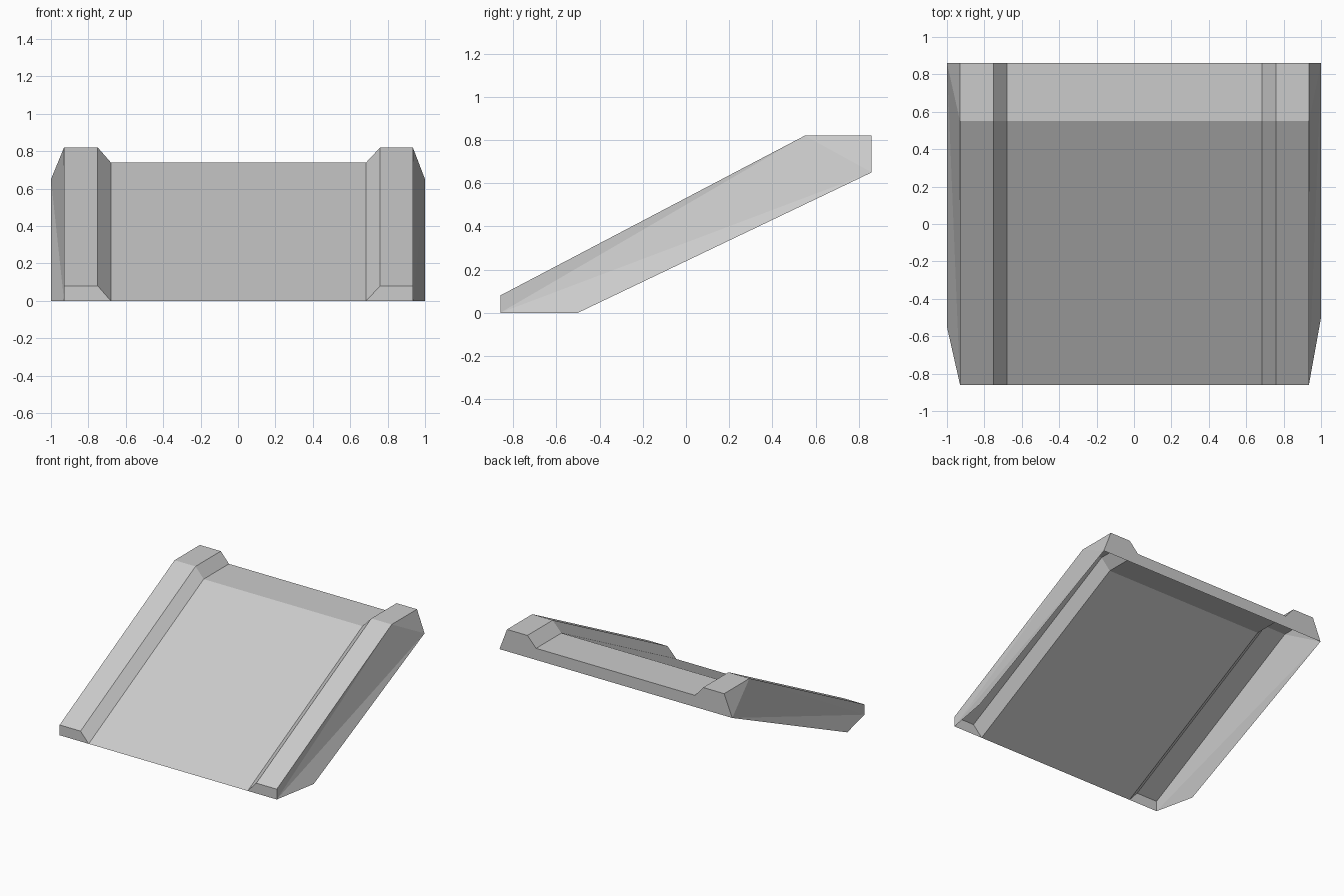
import bpy
import bmesh
from mathutils import Vector

cube = bpy.data.objects.get("Cube")
if cube:
    bpy.data.objects.remove(cube, do_unlink=True)

grey = bpy.data.materials.new("concrete_grey")
colour = (0.6, 0.6, 0.6, 1)
grey.diffuse_color = colour
grey.use_nodes = True
grey.node_tree.nodes["Principled BSDF"].inputs["Base Color"].default_value = colour

FRONT, CREST, BACK = -0.86, 0.55, 0.86   # stations along the ramp
DECK, RAIL, SILL = 0.74, 0.08, 0.65      # deck height, rail rise, back lower edge


def make_part(name, faces, outward):
    """Build a flat-faced sheet whose faces point along the outward direction."""
    bm = bmesh.new()
    for corners in faces:
        bm.faces.new([bm.verts.new(c) for c in corners])
    bmesh.ops.remove_doubles(bm, verts=bm.verts, dist=0.0001)
    bm.normal_update()
    for face in bm.faces:
        if face.normal.dot(Vector(outward)) < 0:
            face.normal_flip()
    mesh = bpy.data.meshes.new(name)
    bm.to_mesh(mesh)
    bm.free()
    mesh.materials.append(grey)
    obj = bpy.data.objects.new(name, mesh)
    bpy.context.collection.objects.link(obj)


def track(x, rise):
    """Line running up the slope and over the flat landing."""
    return [(x, FRONT, rise), (x, CREST, DECK + rise), (x, BACK, DECK + rise)]


def strip(a, b):
    return [[a[i], a[i + 1], b[i + 1], b[i]] for i in range(2)]


# Each side: sign, inner foot, inner top, outer top, start of the flared edge
sides = {
    "right": (-1, 0.68, 0.75, 0.93, -0.55),
    "left": (1, 0.685, 0.76, 0.935, -0.5),
}
feet = []
for side, (s, foot, inner, outer, flare) in sides.items():
    low = track(s * foot, 0)
    top_in = track(s * inner, RAIL)
    top_out = track(s * outer, RAIL)
    feet.append(low)
    toe = (s * outer, FRONT, 0)
    edge = (s, flare, 0)
    tail = (s, BACK, SILL)

    # Raised rail: sloping inner flank and top
    make_part(side + "_rail", strip(low, top_in) + strip(top_in, top_out), (0, 0, 1))
    # Small plate closing the rail at the front
    make_part(side + "_rail_front", [[low[0], top_in[0], top_out[0], toe]], (0, -1, 0))
    # Flared outer wall, folded from the toe to the upper tail
    make_part(side + "_outer_wall", [
        [top_out[2], top_out[1], tail],
        [top_out[1], toe, tail],
        [top_out[1], top_out[0], toe],
        [toe, edge, tail],
    ], (s, 0, 0))
    # Rail end on the back
    make_part(side + "_rail_back",
              [[low[2], top_in[2], top_out[2], tail, (s * foot, BACK, SILL)]], (0, 1, 0))

# Deck between the rails, with its landing
make_part("deck", strip(*feet), (0, 0, 1))

# Back panel under the landing
a, b = feet[0][2], feet[1][2]
make_part("back_panel", [[a, b, (b[0], BACK, SILL), (a[0], BACK, SILL)]], (0, 1, 0))
